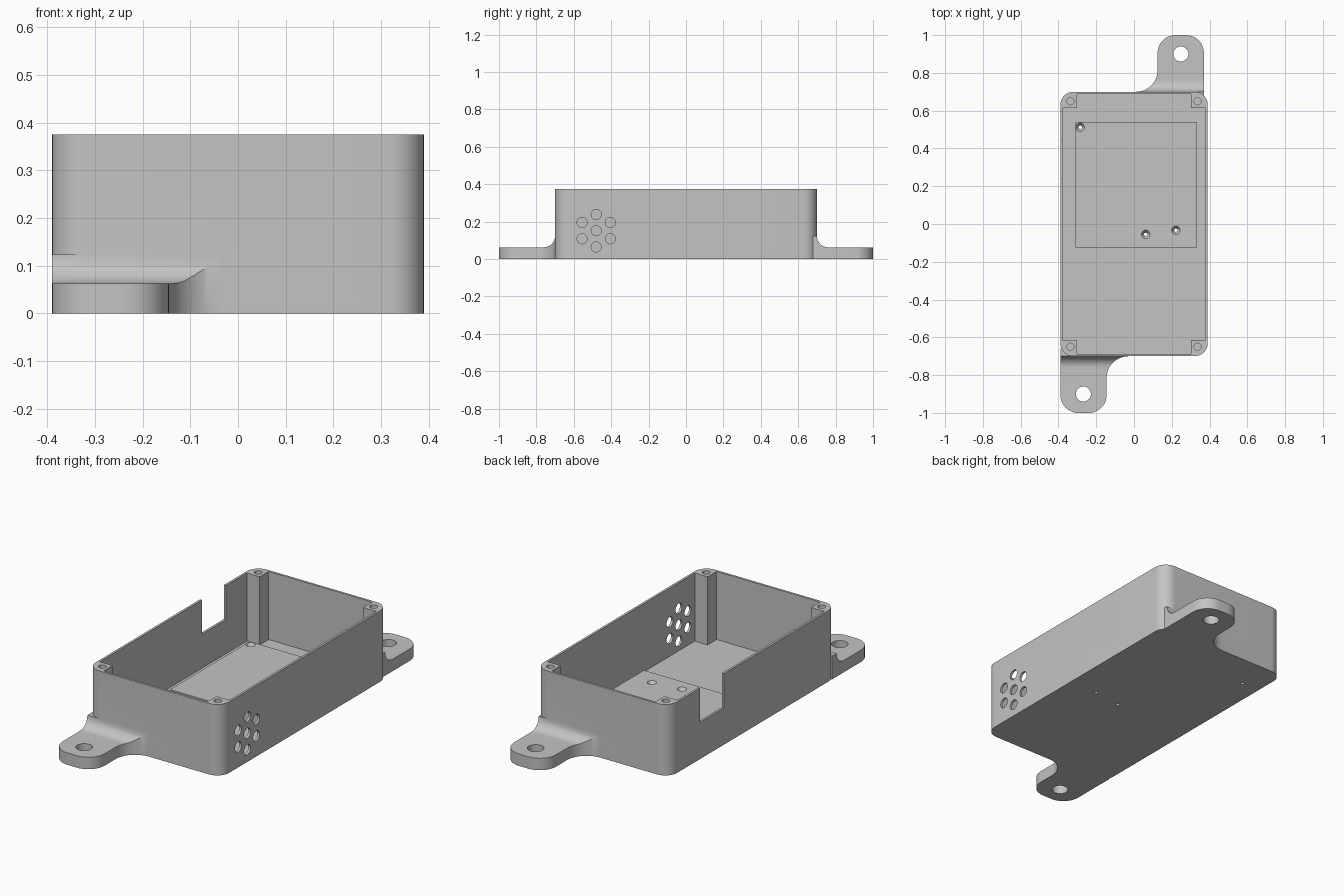
import bpy, bmesh, math
from mathutils import Matrix

if "Cube" in bpy.data.objects:
    bpy.data.objects.remove(bpy.data.objects["Cube"], do_unlink=True)

HX, HY, HEIGHT, CORNER = 0.39, 0.70, 0.375, 0.07
WALL, FLOOR, PLATFORM = 0.012, 0.015, 0.06
TAB, FILLET = 0.063, 0.06

plastic = bpy.data.materials.new("grey plastic")
plastic.use_nodes = True
GREY = (0.55, 0.55, 0.55, 1)
plastic.diffuse_color = GREY
plastic.node_tree.nodes["Principled BSDF"].inputs["Base Color"].default_value = GREY


def arc(cx, cy, r, a0, a1, n=12):
    angles = [math.radians(a0 + (a1 - a0) * i / n) for i in range(n + 1)]
    return [(cx + r * math.cos(a), cy + r * math.sin(a)) for a in angles]


def finish(name, bm):
    bmesh.ops.recalc_face_normals(bm, faces=bm.faces)
    mesh = bpy.data.meshes.new(name)
    bm.to_mesh(mesh)
    bm.free()
    obj = bpy.data.objects.new(name, mesh)
    bpy.context.collection.objects.link(obj)
    mesh.materials.append(plastic)
    return obj


def prism(name, points, low, high, axis="z"):
    """Extrude an outline upward, or a (y, z) outline along x."""
    bm = bmesh.new()
    place = (lambda p: (p[0], p[1], low)) if axis == "z" else (lambda p: (low, p[0], p[1]))
    face = bm.faces.new([bm.verts.new(place(p)) for p in points])
    moved = bmesh.ops.extrude_face_region(bm, geom=[face])["geom"]
    shift = (0, 0, high - low) if axis == "z" else (high - low, 0, 0)
    bmesh.ops.translate(bm, vec=shift, verts=[v for v in moved if isinstance(v, bmesh.types.BMVert)])
    return finish(name, bm)


def block(name, x0, x1, y0, y1, z0, z1):
    return prism(name, [(x0, y0), (x1, y0), (x1, y1), (x0, y1)], z0, z1)


def cone(name, x, y, z0, z1, r0, r1):
    bm = bmesh.new()
    bmesh.ops.create_cone(bm, cap_ends=True, segments=32, radius1=r0, radius2=r1, depth=z1 - z0,
                          matrix=Matrix.Translation((x, y, (z0 + z1) / 2)))
    return finish(name, bm)


def combine(target, other, operation):
    """Apply a boolean and discard the second shape."""
    mod = target.modifiers.new("boolean", "BOOLEAN")
    mod.operation, mod.solver, mod.object = operation, "EXACT", other
    bpy.context.view_layer.objects.active = target
    bpy.ops.object.modifier_apply(modifier=mod.name)
    bpy.data.objects.remove(other, do_unlink=True)


# Rounded outer body
outline = []
for sx, sy, start in ((1, 1, 0), (-1, 1, 90), (-1, -1, 180), (1, -1, 270)):
    outline += arc(sx * (HX - CORNER), sy * (HY - CORNER), CORNER, start, start + 90)
body = prism("enclosure", outline, 0, HEIGHT)


# Mounting tabs: flared plan outline crossed with a filleted side profile
def mounting_tab(outer, side):
    inner, r, flare = outer + 0.245, 0.095, 0.115
    plan = [(outer, -0.66)]
    plan += arc(outer + r, -1 + r, r, 180, 270)
    plan += arc(inner - r, -1 + r, r, 270, 360)
    plan += arc(inner + flare, -HY - flare, flare, 180, 90)
    plan += [(inner + flare, -0.66)]
    profile = [(-1.1, 0), (-1.1, TAB)]
    profile += arc(-HY - FILLET, TAB + FILLET, FILLET, 270, 360)
    profile += [(-0.6, TAB + FILLET), (-0.6, 0)]
    tab = prism("mounting_tab", plan, 0, 0.3)
    combine(tab, prism("tab_profile", profile, -0.8, 0.8, "x"), "INTERSECT")
    combine(tab, cone("tab_hole", outer + 0.122, -0.9, -0.1, 0.2, 0.04, 0.04), "DIFFERENCE")
    if side > 0:
        tab.data.transform(Matrix.Rotation(math.pi, 4, "Z"))
    return tab


combine(body, mounting_tab(-0.39, -1), "UNION")
combine(body, mounting_tab(-0.37, 1), "UNION")

# Cavity, leaving a square screw post in each corner
ix, iy, px, py = HX - WALL, HY - WALL, 0.303, 0.613
quarter = [(ix, py), (px, py), (px, iy)]
cavity = quarter + [(-x, y) for x, y in reversed(quarter)]
cavity += [(-x, -y) for x, y in cavity]
combine(body, prism("cavity", cavity, FLOOR, 0.6), "DIFFERENCE")

# Raised platform on the floor
combine(body, block("platform", -0.31, 0.333, -0.125, 0.54, FLOOR - 0.005, PLATFORM), "UNION")

# Countersunk holes through the platform
for x, y in ((-0.285, 0.512), (0.062, -0.055), (0.222, -0.033)):
    combine(body, cone("pilot_hole", x, y, -0.1, 0.2, 0.009, 0.009), "DIFFERENCE")
    combine(body, cone("countersink", x, y, PLATFORM - 0.02, PLATFORM + 0.002, 0.009, 0.024), "DIFFERENCE")

# Blind screw holes in the posts
for x in (-0.337, 0.337):
    for y in (-0.65, 0.65):
        combine(body, cone("screw_hole", x, y, 0.15, 0.5, 0.019, 0.019), "DIFFERENCE")

# Ring of vent holes around a centre hole
vents = [(-0.48, 0.152)] + arc(-0.48, 0.152, 0.087, 30, 330, 5)
for y, z in vents:
    combine(body, prism("vent_hole", arc(y, z, 0.027, 0, 345, 23), 0.3, 0.5, "x"), "DIFFERENCE")

# Cable notch in the right wall
combine(body, block("cable_notch", -0.5, -0.34, 0.24, 0.44, 0.195, 0.6), "DIFFERENCE")

# Smooth the curved walls, keep the edges crisp
bpy.ops.object.select_all(action="DESELECT")
body.select_set(True)
bpy.context.view_layer.objects.active = body
bpy.ops.object.shade_smooth_by_angle(angle=math.radians(30))
